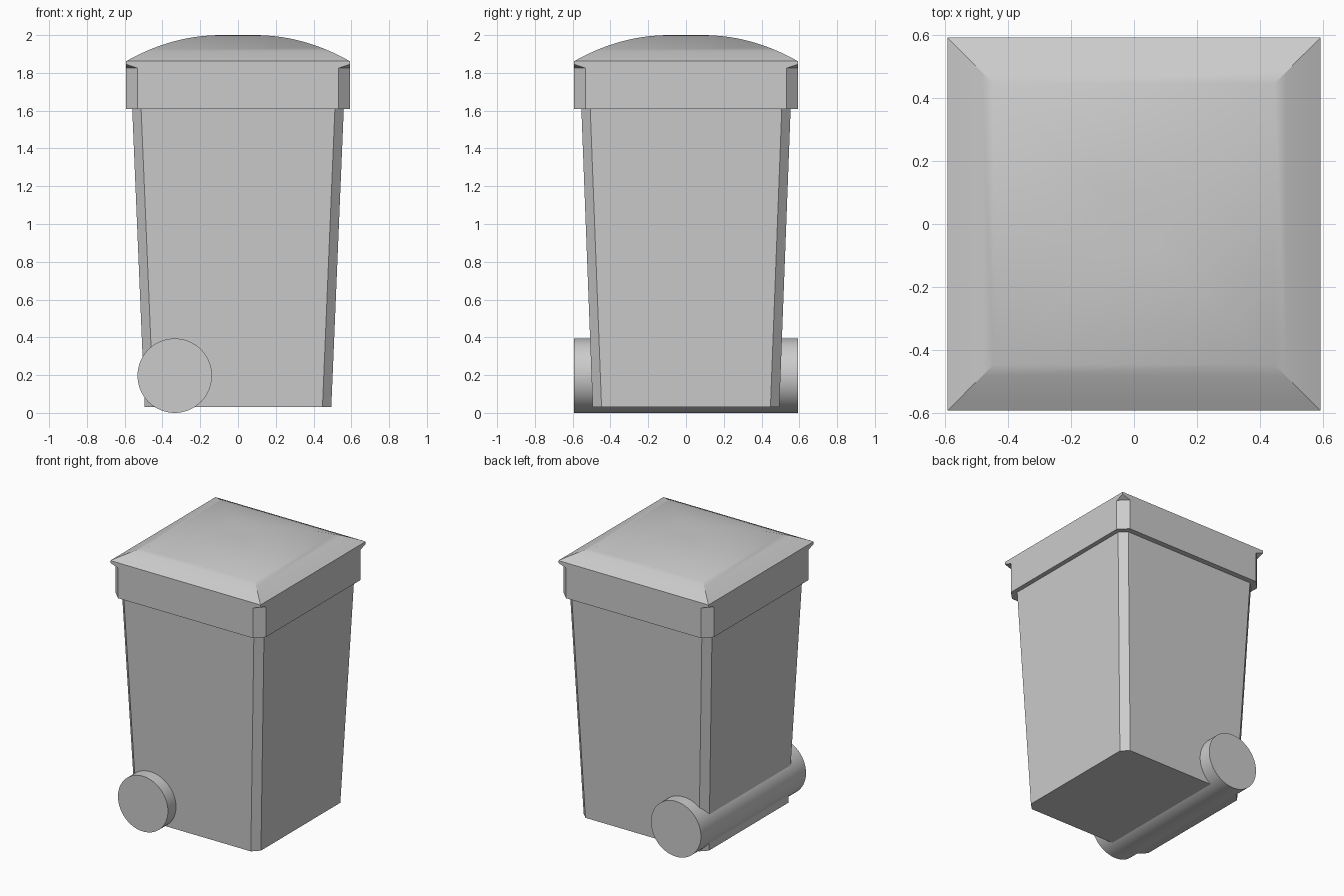
import bpy, bmesh, math

if "Cube" in bpy.data.objects:
    bpy.data.objects.remove(bpy.data.objects["Cube"])


def ring(bm, hx, hy, c, z):
    """Rectangle with corners cut by c, as a loop of eight vertices."""
    pts = [(hx, c - hy), (hx, hy - c), (hx - c, hy), (c - hx, hy),
           (-hx, hy - c), (-hx, c - hy), (c - hx, -hy), (hx - c, -hy)]
    return [bm.verts.new((x, y, z)) for x, y in pts]


def loft(name, sections):
    """Closed solid through a stack of (half x, half y, corner cut, z) sections."""
    bm = bmesh.new()
    loops = [ring(bm, *s) for s in sections]
    for a, b in zip(loops, loops[1:]):
        for i in range(8):
            j = (i + 1) % 8
            bm.faces.new((a[i], a[j], b[j], b[i]))
    bm.faces.new(loops[0][::-1])
    bm.faces.new(loops[-1])
    # sections without a corner cut collapse to plain square corners
    bmesh.ops.remove_doubles(bm, verts=bm.verts, dist=1e-5)
    bmesh.ops.recalc_face_normals(bm, faces=bm.faces)
    mesh = bpy.data.meshes.new(name)
    bm.to_mesh(mesh)
    bm.free()
    obj = bpy.data.objects.new(name, mesh)
    bpy.context.collection.objects.link(obj)
    return obj


def smooth(obj):
    bpy.ops.object.select_all(action='DESELECT')
    obj.select_set(True)
    bpy.context.view_layer.objects.active = obj
    bpy.ops.object.shade_smooth_by_angle(angle=math.radians(30))


# Tapered bin body
loft("body", [(0.494, 0.494, 0.047, 0.03), (0.56, 0.554, 0.047, 1.61)])

# Lid: rim with cut corners that run out into a square edge, then a domed top
H = 0.592
sections = [(H, H, 0.06, 1.61), (H, H, 0.06, 1.825), (H, H, 0, 1.845), (H, H, 0, 1.862)]
FLAT, STEPS = 0.08, 14
for i in range(1, STEPS + 1):
    t = 1 - i / STEPS
    h = FLAT + (H - FLAT) * t
    sections.append((h, h, 0, 2.0 - 0.138 * t ** 2.1))
smooth(loft("lid", sections))

# Wheels and axle housing, one roller through the whole width
bpy.ops.mesh.primitive_cylinder_add(vertices=64, radius=0.197, depth=2 * H,
                                    location=(-0.335, 0, 0.197),
                                    rotation=(math.pi / 2, 0, 0))
wheels = bpy.context.object
wheels.name = "wheel_roller"
smooth(wheels)
